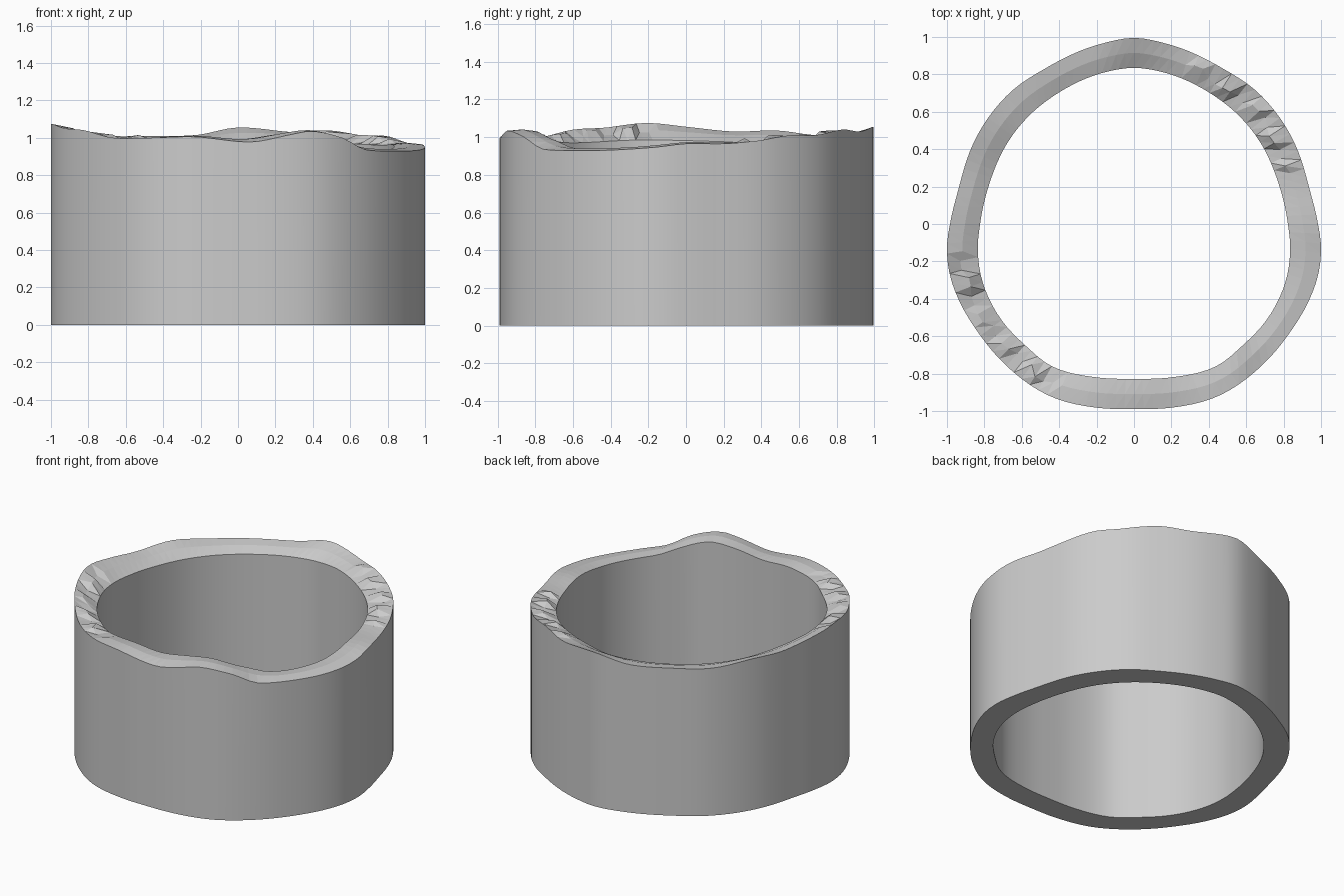
import bpy, bmesh, math, random

if "Cube" in bpy.data.objects:
    bpy.data.objects.remove(bpy.data.objects["Cube"])
random.seed(4)
N = 120

# half outlines (right side), mirrored in x
OUTER = [(0, .995), (.17, .965), (.46, .84), (.655, .71), (.84, .47), (.935, .2), (.98, .02),
         (1, -.12), (.985, -.27), (.935, -.41), (.83, -.585), (.675, -.765), (.45, -.92),
         (.2, -.982), (0, -.99)]
INNER = [(0, .835), (.11, .822), (.39, .71), (.56, .58), (.66, .46), (.77, .225), (.82, .02),
         (.835, -.12), (.82, -.27), (.775, -.4), (.7, -.525), (.58, -.65), (.44, -.76),
         (.2, -.82), (0, -.828)]
# rim heights by angle in degrees
OUTER_Z = [(0, .965), (12, .965), (23, .98), (35, 1.01), (45, 1.01), (60, 1.04), (72, 1.03),
           (90, 1.055), (103, 1.015), (120, 1.01), (135, 1.01), (150, 1.035), (165, 1.03),
           (180, 1.055), (192, 1.075), (205, 1.05), (216, 1.04), (229, 1.0), (243, 1.0),
           (257, 1.005), (270, .98), (276, .98), (287, 1.02), (293, 1.035), (303, 1.0),
           (311, .94), (318, .93), (335, .93), (350, .945)]
INNER_Z = [(0, .965), (15, .96), (45, .97), (75, .99), (90, .98), (120, .97), (150, .97),
           (195, .985), (225, .97), (255, 1.0), (270, .99), (285, 1.02), (295, 1.03),
           (308, .98), (318, .94), (340, .94)]


def polar(points):
    full = points + [(-x, y) for x, y in points[1:-1]]
    return sorted((math.degrees(math.atan2(y, x)) % 360, math.hypot(x, y)) for x, y in full)


def sample(table, a):
    """Periodic cubic interpolation of (angle, value) pairs."""
    t = [(p - 360, v) for p, v in table] + table + [(p + 360, v) for p, v in table]
    i = max(k for k in range(len(t)) if t[k][0] <= a)
    (a0, v0), (a1, v1), (a2, v2), (a3, v3) = t[i - 1:i + 3]
    h = a2 - a1
    u = (a - a1) / h
    m1, m2 = (v2 - v0) / (a2 - a0) * h, (v3 - v1) / (a3 - a1) * h
    return ((2*u**3 - 3*u**2 + 1) * v1 + (u**3 - 2*u**2 + u) * m1
            + (3*u**2 - 2*u**3) * v2 + (u**3 - u**2) * m2)


out_r, in_r = polar(OUTER), polar(INNER)
bm = bmesh.new()
rings = []
for i in range(N):
    a = 360 * i / N
    c, s = math.cos(math.radians(a)), math.sin(math.radians(a))
    ro, ri = sample(out_r, a), sample(in_r, a)
    zo, zi = sample(OUTER_Z, a), sample(INNER_Z, a)
    rm, zm = ro * .5 + ri * .5, (zo + zi) / 2 + .008
    # broken, stepped stretches of the rim
    if 20 < a < 72 or 190 < a < 245:
        zm += .018 if (i // 2) % 2 else -.012
        rm += random.uniform(-.025, .025)
    rings.append([bm.verts.new((r * c, r * s, z)) for r, z in
                  ((ro, 0), (ro, zo), (rm, zm), (ri, zi), (ri, 0))])

# outer wall, two rim bands, inner wall, underside
for i in range(N):
    p, q = rings[i], rings[(i + 1) % N]
    for k in range(5):
        n = (k + 1) % 5
        quad = (p[k], q[k], q[n], p[n])
        if k in (1, 2):
            bm.faces.new(quad[:3])
            bm.faces.new((p[k], q[n], p[n]))
        else:
            f = bm.faces.new(quad)
            f.smooth = k in (0, 3)
# keep the rim and base edges sharp
for e in bm.edges:
    if len({f.smooth for f in e.link_faces}) == 2:
        e.smooth = False
bmesh.ops.recalc_face_normals(bm, faces=bm.faces)

mesh = bpy.data.meshes.new("round_wall")
bm.to_mesh(mesh)
bm.free()
mat = bpy.data.materials.new("plain_grey")
mat.diffuse_color = (.6, .6, .6, 1)
mat.use_nodes = True
mat.node_tree.nodes["Principled BSDF"].inputs["Base Color"].default_value = mat.diffuse_color
mesh.materials.append(mat)
obj = bpy.data.objects.new("round_wall", mesh)
bpy.context.collection.objects.link(obj)
